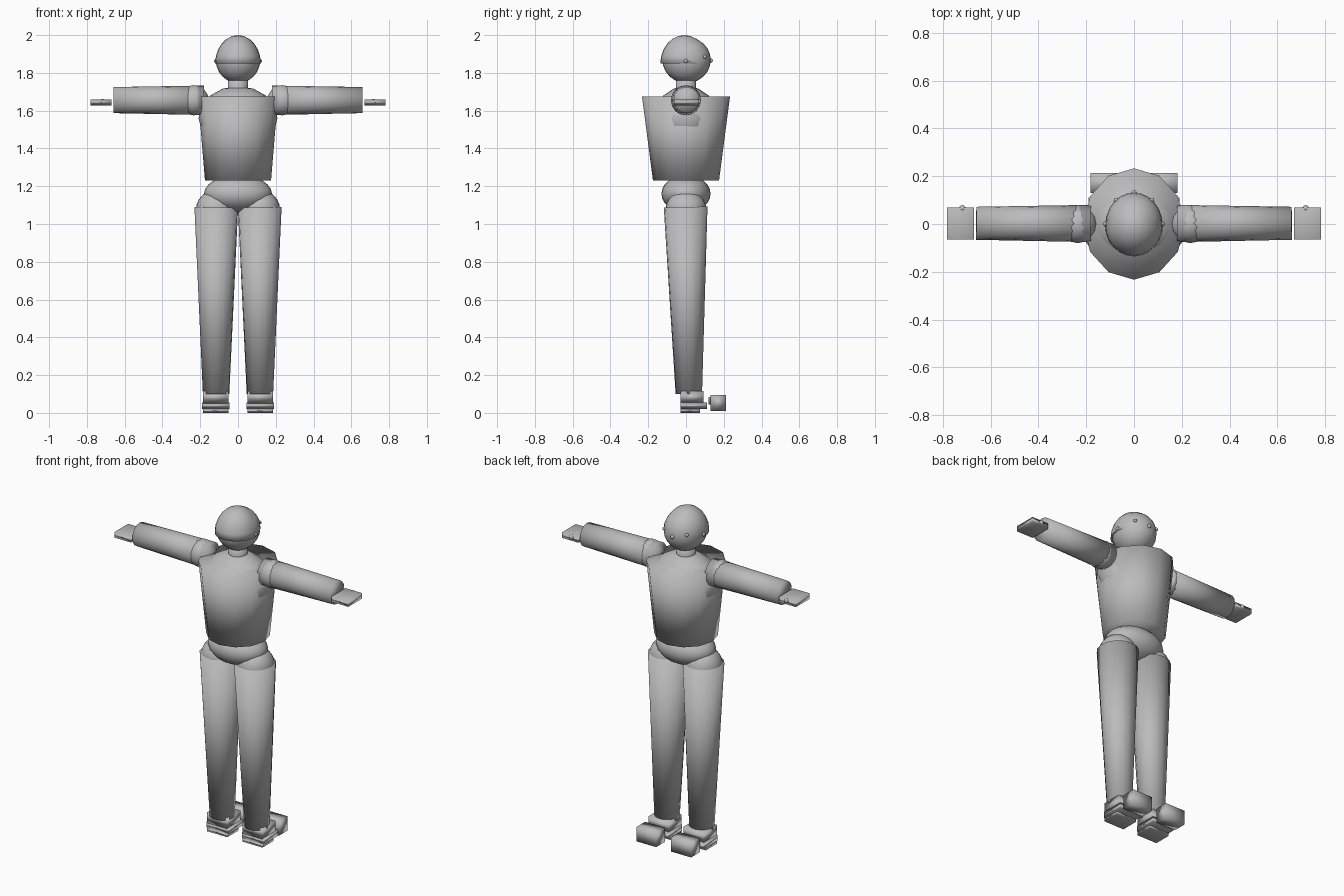
import bpy
from mathutils import Vector

cube = bpy.data.objects.get("Cube")
if cube:
    bpy.data.objects.remove(cube, do_unlink=True)

grey = bpy.data.materials.new("plain grey")
grey.use_nodes = True
grey.diffuse_color = (0.5, 0.5, 0.5, 1)
grey.node_tree.nodes["Principled BSDF"].inputs["Base Color"].default_value = (0.5, 0.5, 0.5, 1)


def finish(name):
    """Name the active object, give it the grey and smooth it."""
    ob = bpy.context.object
    ob.name = name
    ob.data.materials.append(grey)
    bpy.ops.object.shade_smooth()
    return ob


def ball(name, centre, radii, segments=24):
    bpy.ops.mesh.primitive_uv_sphere_add(segments=segments, ring_count=segments // 2, location=centre)
    bpy.context.object.scale = radii
    return finish(name)


def box(name, low, high):
    low, high = Vector(low), Vector(high)
    bpy.ops.mesh.primitive_cube_add(size=1, location=(low + high) / 2)
    bpy.context.object.scale = high - low
    return finish(name)


def tube(name, start, end, r_start, r_end, sides=16):
    """Closed tapered tube between two points."""
    start, end = Vector(start), Vector(end)
    axis = end - start
    bpy.ops.mesh.primitive_cone_add(vertices=sides, radius1=r_start, radius2=r_end,
                                    depth=axis.length, location=(start + end) / 2)
    bpy.context.object.rotation_euler = axis.to_track_quat('Z', 'Y').to_euler()
    return finish(name)


# Head: face ball with a cap of hair set slightly back
ball("head", (0, 0.003, 1.868), (0.118, 0.128, 0.122))
hair = ball("hair", (0, -0.008, 1.85), (0.121, 0.128, 0.15))
for v in hair.data.vertices:
    v.co.z = max(v.co.z, 0)
ball("nose", (0, 0.13, 1.865), (0.012, 0.012, 0.012), 12)

# Neck and collar
tube("neck", (0, 0, 1.64), (0, 0, 1.78), 0.054, 0.054)
ball("collar", (0, 0, 1.67), (0.088, 0.088, 0.022), 16)

# Twelve-sided torso, a little narrower across at the top
torso = tube("torso", (0, 0, 1.23), (0, 0, 1.675), 0.175, 0.233, 12)
for v in torso.data.vertices:
    if v.co.z > 0:
        v.co.x *= 0.91
ball("ribcage", (0, 0, 1.56), (0.209, 0.17, 0.17), 16)

# Pelvis
ball("pelvis", (0, 0, 1.16), (0.18, 0.13, 0.1))

for side, s in (("left", 1), ("right", -1)):
    # Face details
    ball(side + "_eye", (s * 0.075, 0.1, 1.885), (0.01, 0.01, 0.01), 12)
    ball(side + "_ear", (s * 0.117, 0, 1.863), (0.011, 0.011, 0.011), 12)

    # Arm
    ball(side + "_shoulder", (s * 0.235, 0, 1.655), (0.08, 0.08, 0.08), 16)
    tube(side + "_arm", (s * 0.18, 0.002, 1.655), (s * 0.66, 0.003, 1.656), 0.078, 0.069)
    box(side + "_hand", (s * 0.67, -0.064, 1.627), (s * 0.782, 0.068, 1.66))
    ball(side + "_thumb", (s * 0.718, 0.065, 1.648), (0.014, 0.014, 0.014), 12)

    # Leg
    ball(side + "_hip", (s * 0.118, 0, 1.075), (0.105, 0.108, 0.105))
    tube(side + "_leg", (s * 0.115, -0.002, 1.09), (s * 0.116, 0.015, 0.1), 0.116, 0.07)

    # Stepped heel and separate toe block
    box(side + "_heel", (s * 0.05, -0.03, 0.05), (s * 0.185, 0.093, 0.115))
    box(side + "_heel_band", (s * 0.045, -0.028, 0.02), (s * 0.19, 0.11, 0.055))
    box(side + "_sole", (s * 0.05, -0.03, 0), (s * 0.185, 0.075, 0.022))
    box(side + "_toe", (s * 0.05, 0.13, 0.01), (s * 0.183, 0.213, 0.096))
    box(side + "_toe_joint", (s * 0.08, 0.118, 0.045), (s * 0.155, 0.135, 0.085))

# Keep every box scale positive
for ob in bpy.data.objects:
    if ob.type == 'MESH':
        ob.scale = [abs(c) for c in ob.scale]
